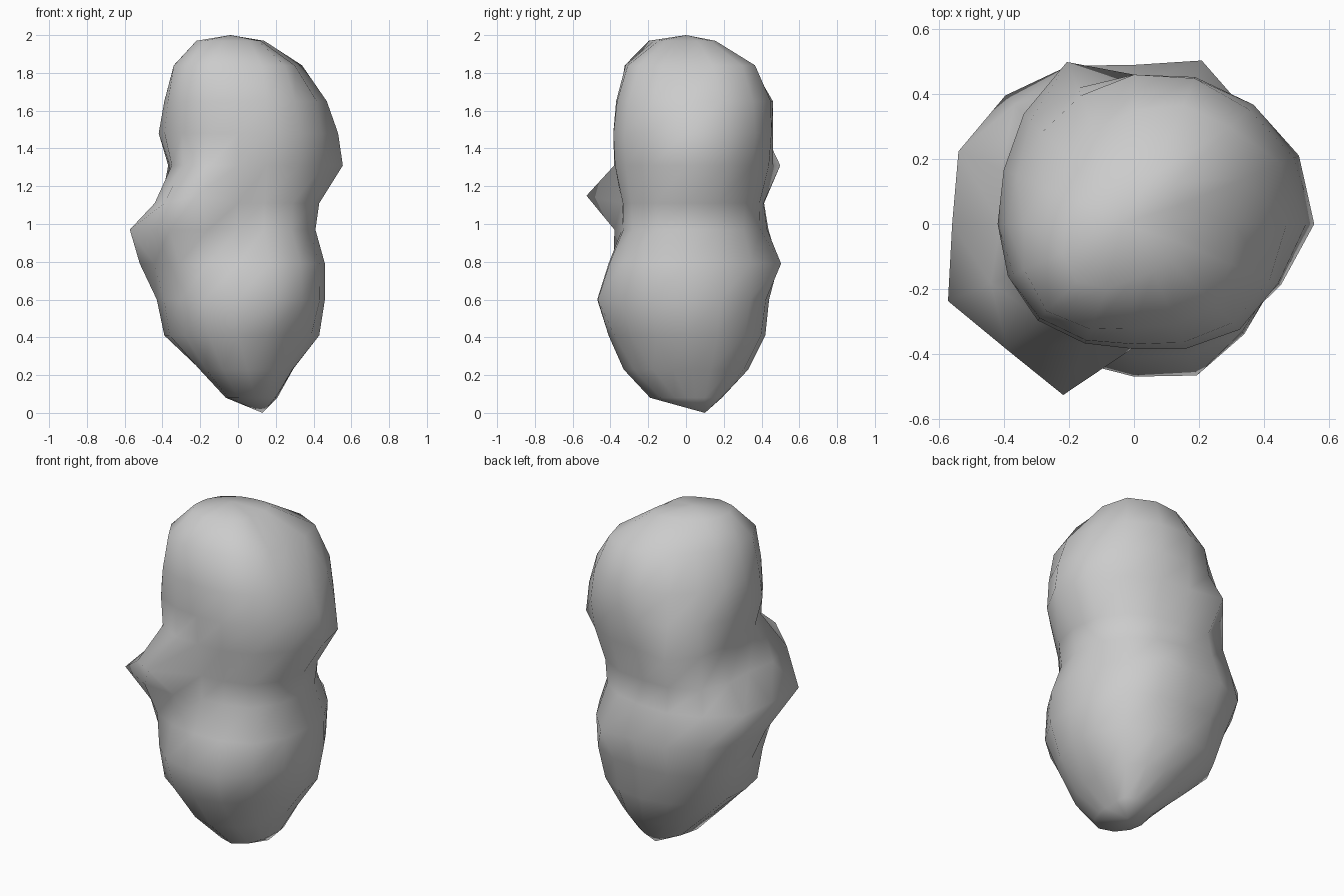
import bpy, bmesh
from math import cos, sin, tau

# Ring profile: z, centre x, centre y, then radii at E NE N NW W SW S SE
RINGS = [
    (0.08, .09, .05, .11, .15, .14, .14, .14, .20, .24, .15),
    (0.23, .05, .03, .24, .29, .30, .29, .25, .31, .36, .29),
    (0.41, 0, 0, .43, .44, .42, .43, .39, .40, .41, .41),
    (0.60, 0, 0, .46, .48, .44, .49, .43, .43, .47, .48),
    (0.79, 0, 0, .46, .49, .49, .56, .52, .44, .41, .47),
    (0.97, 0, 0, .41, .43, .43, .52, .56, .51, .34, .40),
    (1.11, 0, 0, .43, .44, .41, .48, .41, .53, .34, .41),
    (1.31, 0, 0, .555, .50, .46, .48, .36, .41, .38, .45),
    (1.48, 0, 0, .53, .52, .46, .45, .42, .42, .385, .46),
    (1.65, 0, 0, .47, .50, .46, .40, .39, .41, .37, .43),
    (1.84, 0, 0, .31, .42, .35, .29, .34, .38, .32, .35),
    (1.97, 0, 0, .12, .18, .15, .16, .21, .25, .17, .15),
]
# Sharp knobs: (ring, segment of 16) -> radius
KNOBS = {(5, 9): .62, (5, 7): .585, (6, 11): .57, (6, 10): .55, (5, 11): .41,
         (7, 7): .40, (7, 5): .54, (4, 3): .545, (7, 1): .55, (7, 15): .49,
         (8, 15): .48, (3, 13): .505, (3, 11): .46}
BOTTOM, TOP = (.13, .10, 0), (-.04, 0, 2)
N = 16


def radius(r, k):
    """Smooth periodic in-between of the eight measured radii."""
    i = k // 2
    if k % 2 == 0:
        return r[i]
    a, b, c, d = (r[(i + j) % 8] for j in (-1, 0, 1, 2))
    return (9 * (b + c) - a - d) / 16


bm = bmesh.new()
loops = []
for n, (z, cx, cy, *r) in enumerate(RINGS):
    loop = []
    for k in range(N):
        rad = KNOBS.get((n, k), radius(r, k))
        a = tau * k / N
        loop.append(bm.verts.new((cx + rad * cos(a), cy + rad * sin(a), z)))
    loops.append(loop)

# The front-left knob sits a little above its ring
loops[6][11].co.z = 1.15

# Skin between rings, closed by a fan at each tip
low, high = bm.verts.new(BOTTOM), bm.verts.new(TOP)
for k in range(N):
    j = (k + 1) % N
    for a, b in zip(loops, loops[1:]):
        bm.faces.new((a[k], a[j], b[j], b[k]))
    bm.faces.new((low, loops[0][j], loops[0][k]))
    bm.faces.new((high, loops[-1][k], loops[-1][j]))
bmesh.ops.recalc_face_normals(bm, faces=bm.faces)
for f in bm.faces:
    f.smooth = True

mesh = bpy.data.meshes.new("rock")
bm.to_mesh(mesh)
bm.free()
rock = bpy.data.objects.new("rock", mesh)
bpy.context.collection.objects.link(rock)
